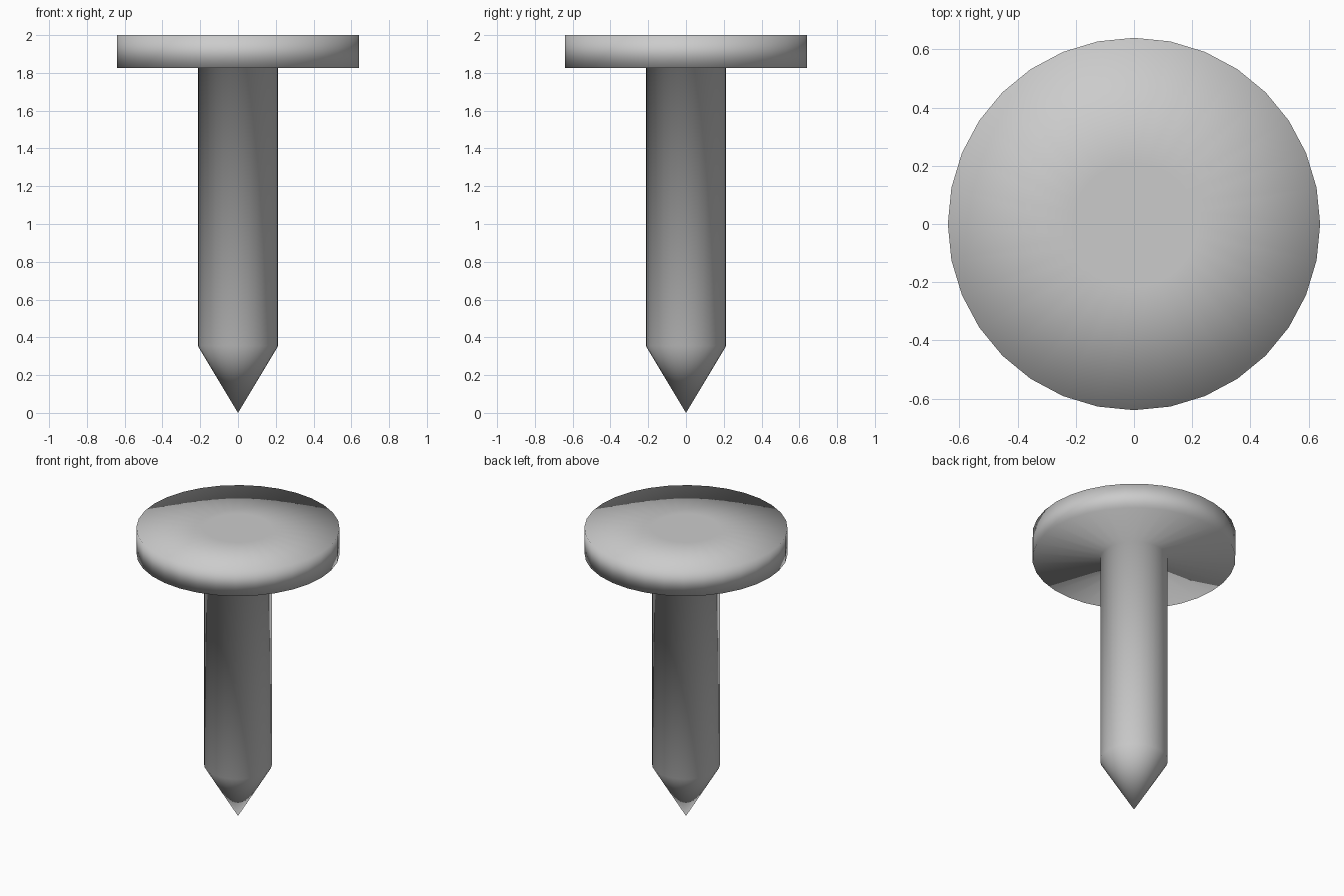
import bpy, bmesh
from math import cos, sin, tau

if "Cube" in bpy.data.objects:
    bpy.data.objects.remove(bpy.data.objects["Cube"])

SIDES = 32
# (radius, height) rings from the bottom of the shank up to the top of the head
PROFILE = [(0.213, 0.355), (0.213, 1.825), (0.64, 1.825), (0.64, 2.0), (0.213, 2.0)]

bm = bmesh.new()
rings = [[bm.verts.new((r * cos(tau * i / SIDES), r * sin(tau * i / SIDES), z))
          for i in range(SIDES)] for r, z in PROFILE]

# Shank and head walls
for low, high in zip(rings, rings[1:]):
    for i in range(SIDES):
        j = (i + 1) % SIDES
        bm.faces.new((low[i], low[j], high[j], high[i]))

# Pointed tip
tip = bm.verts.new((0, 0, 0))
for i in range(SIDES):
    bm.faces.new((tip, rings[0][(i + 1) % SIDES], rings[0][i]))

# Flat centre of the head
bm.faces.new(rings[-1])

# Smooth shading throughout, as in the rounded-looking head
for face in bm.faces:
    face.smooth = True
bmesh.ops.recalc_face_normals(bm, faces=bm.faces)

mesh = bpy.data.meshes.new("nail")
bm.to_mesh(mesh)
bm.free()
nail = bpy.data.objects.new("nail", mesh)
bpy.context.collection.objects.link(nail)
